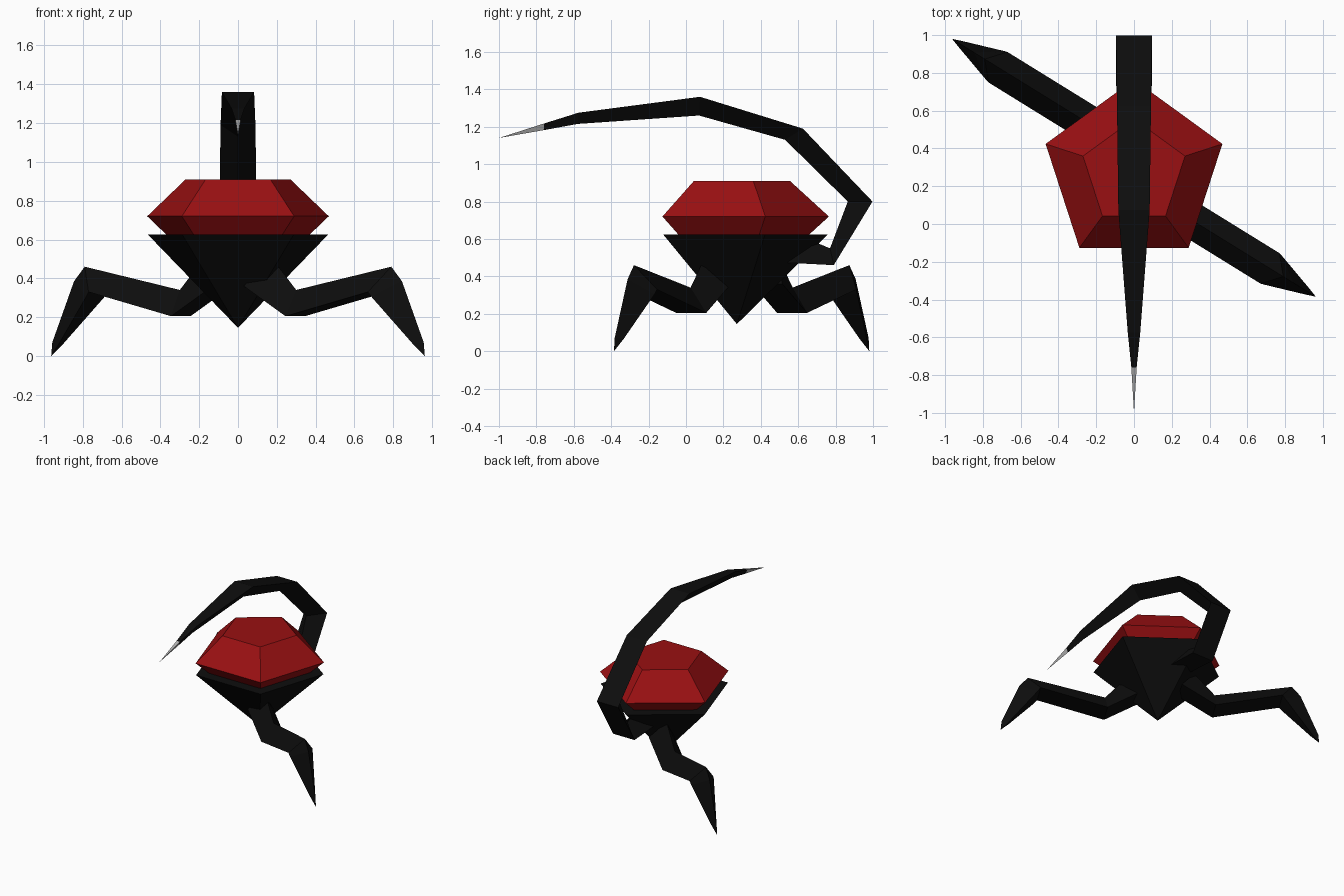
import bpy, bmesh, math
from mathutils import Vector

if "Cube" in bpy.data.objects:
    bpy.data.objects.remove(bpy.data.objects["Cube"])


def material(name, rgb):
    m = bpy.data.materials.new(name)
    m.diffuse_color = (*rgb, 1)
    m.use_nodes = True
    m.node_tree.nodes["Principled BSDF"].inputs["Base Color"].default_value = m.diffuse_color
    return m


BLACK = material("black", (0.004, 0.004, 0.004))
RED = material("deep red", (0.32, 0.005, 0.006))
GREY = material("pale grey", (0.45, 0.45, 0.45))


def loft(name, rings, mat):
    """Skin a list of rings with flat faces; a one-point ring makes a tip."""
    bm = bmesh.new()
    vr = [[bm.verts.new(p) for p in ring] for ring in rings]
    for a, b in zip(vr, vr[1:]):
        n = max(len(a), len(b))
        for i in range(n):
            j = (i + 1) % n
            if len(a) == 1:
                bm.faces.new((a[0], b[j], b[i]))
            elif len(b) == 1:
                bm.faces.new((a[i], a[j], b[0]))
            else:
                bm.faces.new((a[i], a[j], b[j], b[i]))
    for end in (vr[0], vr[-1]):
        if len(end) > 2:
            bm.faces.new(end)
    bmesh.ops.recalc_face_normals(bm, faces=bm.faces)
    me = bpy.data.meshes.new(name)
    bm.to_mesh(me)
    bm.free()
    me.materials.append(mat)
    ob = bpy.data.objects.new(name, me)
    bpy.context.collection.objects.link(ob)
    return ob


def pentagon(radius, z):
    """Five points with one corner to the back."""
    return [Vector((radius * math.sin(math.tau * i / 5),
                    0.272 + radius * math.cos(math.tau * i / 5), z)) for i in range(5)]


# Body: faceted gem seated in an upside-down pyramid
loft("gem", [pentagon(0.284, 0.53), pentagon(0.492, 0.72), pentagon(0.284, 0.91)], RED)
loft("lower_body", [[Vector((0, 0.272, 0.145))], pentagon(0.488, 0.625)], BLACK)

# Legs: triangular section, ridge on top, flat underside
SIDE = Vector((0.53, 0.848, 0))


def leg_point(x, z):
    return Vector((x, 0.21 - 0.618 * x, z))


# ridge x, ridge z, underside x, underside z, half width
LEG = [(0.17, 0.51, 0.08, 0.36, 0.095),
       (0.30, 0.34, 0.295, 0.205, 0.095),
       (0.79, 0.46, 0.72, 0.33, 0.095),
       (0.845, 0.385, 0.735, 0.305, 0.09),
       (0.957, 0.07, 0.91, 0.065, 0.022)]


def leg(name, turned):
    rings = []
    for rx, rz, ux, uz, w in LEG:
        u = leg_point(ux, uz)
        rings.append([leg_point(rx, rz), u + SIDE * w, u - SIDE * w])
    rings.append([leg_point(0.963, 0.0)])
    if turned:  # half turn about the middle of the stance
        rings = [[Vector((-p.x, 0.595 - p.y, p.z)) for p in r] for r in rings]
    loft(name, rings, BLACK)


leg("right_leg", False)
leg("left_leg", True)

# Tail: triangular section, flat outside, ridge inside
# outer y, outer z, ridge y, ridge z, half width
TAIL = [(0.50, 0.475, 0.60, 0.62, 0.09),
        (0.79, 0.46, 0.77, 0.55, 0.095),
        (0.997, 0.80, 0.865, 0.80, 0.095),
        (0.625, 1.19, 0.53, 1.13, 0.09),
        (0.075, 1.36, 0.07, 1.26, 0.083),
        (-0.575, 1.275, -0.58, 1.215, 0.033),
        (-0.76, 1.217, -0.76, 1.182, 0.014)]
tail = [[Vector((w, oy, oz)), Vector((-w, oy, oz)), Vector((0, ry, rz))]
        for oy, oz, ry, rz, w in TAIL]
loft("tail", tail, BLACK)
loft("stinger", [tail[-1], [Vector((0, -1.0, 1.14))]], GREY)
